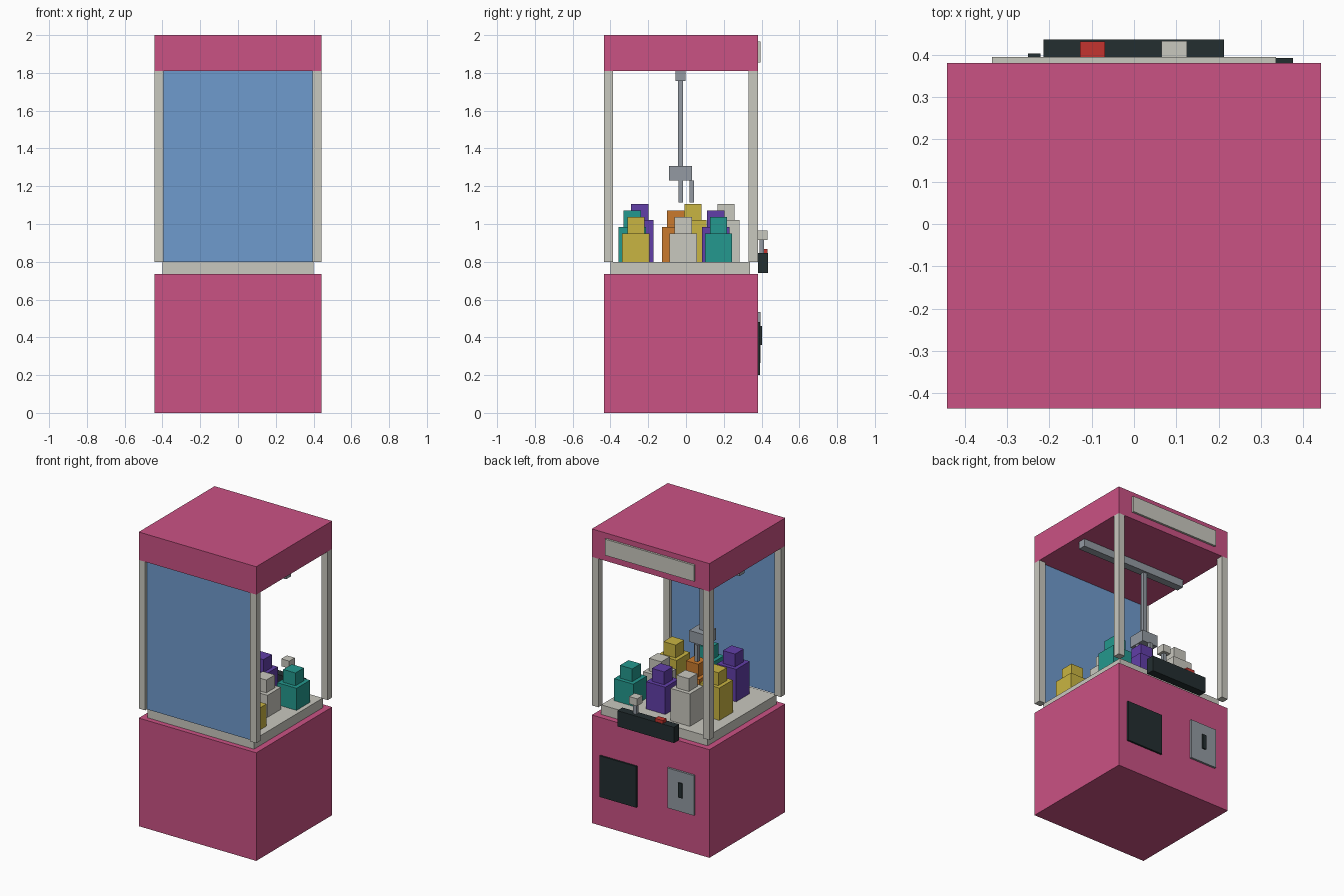
import bpy

cube = bpy.data.objects.get("Cube")
if cube:
    bpy.data.objects.remove(cube, do_unlink=True)


def srgb(r, g, b):
    """8-bit display colour to linear RGBA."""
    def lin(c):
        c /= 255
        return c / 12.92 if c <= 0.04045 else ((c + 0.055) / 1.055) ** 2.4
    return (lin(r), lin(g), lin(b), 1)


def material(name, rgb):
    m = bpy.data.materials.new(name)
    m.use_nodes = True
    m.diffuse_color = srgb(*rgb)
    m.node_tree.nodes["Principled BSDF"].inputs["Base Color"].default_value = srgb(*rgb)
    return m


PINK = material("pink", (202, 82, 132))
BLUE = material("glass blue", (111, 155, 205))
CREAM = material("cream", (201, 200, 191))
GREY = material("metal grey", (147, 154, 162))
DARK = material("near black", (35, 46, 48))
RED = material("red", (196, 52, 46))
TEAL = material("teal", (36, 152, 142))
PURPLE = material("purple", (97, 62, 168))
YELLOW = material("yellow", (201, 181, 66))
ORANGE = material("orange", (202, 122, 45))


def box(name, x, y, z, mat):
    """Box spanning the (min, max) ranges x, y and z."""
    spans = (x, y, z)
    bpy.ops.mesh.primitive_cube_add(size=1, location=[(a + b) / 2 for a, b in spans])
    ob = bpy.context.object
    ob.name = name
    ob.scale = [b - a for a, b in spans]
    bpy.ops.object.transform_apply(location=False, rotation=False, scale=True)
    ob.data.materials.append(mat)
    return ob


def around(c, half):
    return (c - half, c + half)


# Cabinet
FRONT, BACK, SIDE = -0.435, 0.38, 0.442
box("base_cabinet", (-SIDE, SIDE), (FRONT, BACK), (0, 0.735), PINK)
box("prize_deck", (-0.40, 0.40), (-0.40, 0.34), (0.735, 0.80), CREAM)
box("roof", (-SIDE, SIDE), (FRONT, BACK), (1.81, 2.0), PINK)
for xn, x in (("right", (-SIDE, -0.394)), ("left", (0.394, SIDE))):
    for yn, y in (("front", (FRONT, -0.387)), ("back", (0.332, BACK))):
        box(f"post_{yn}_{xn}", x, y, (0.80, 1.81), CREAM)
box("glass_panel", (-0.394, 0.394), (-0.416, -0.406), (0.80, 1.81), BLUE)

# Plates on the control side
box("sign_plate", (-0.335, 0.335), (BACK, 0.394), (1.855, 1.965), CREAM)
box("prize_hatch", (0.10, 0.375), (BACK, 0.392), (0.20, 0.48), DARK)
box("coin_plate", (-0.335, -0.135), (BACK, 0.394), (0.263, 0.535), GREY)
box("coin_slot", (-0.25, -0.221), (0.394, 0.402), (0.36, 0.46), DARK)

# Control shelf with joystick and button
box("control_shelf", (-0.214, 0.212), (BACK, 0.435), (0.74, 0.847), DARK)
box("joystick_stem", around(0.095, 0.012), around(0.402, 0.012), (0.847, 0.915), GREY)
box("joystick_knob", around(0.095, 0.03), around(0.402, 0.03), (0.915, 0.965), CREAM)
box("button", around(-0.098, 0.03), (0.392, 0.431), (0.847, 0.868), RED)

# Crane: rail, cable, claw
CX, CY = -0.105, -0.029
box("crane_rail", (-0.40, 0.40), around(CY, 0.026), (1.758, 1.81), GREY)
box("crane_cable", around(CX, 0.013), around(CY, 0.013), (1.305, 1.758), GREY)
box("claw_head", around(CX, 0.06), around(CY, 0.06), (1.23, 1.307), GREY)
for i, (dx, dy) in enumerate(((-0.045, 0), (0.045, 0), (0, 0.06))):
    box(f"claw_finger_{i + 1}", around(CX + dx, 0.012), around(CY + dy, 0.012),
        (1.115, 1.23), GREY)

# Toys: x, y, body height, colour
toys = [
    (0.277, -0.265, 0.15, YELLOW), (0.210, -0.015, 0.15, CREAM), (0.298, 0.172, 0.15, TEAL),
    (0.035, -0.285, 0.185, TEAL), (-0.040, -0.055, 0.185, ORANGE), (0.068, 0.157, 0.185, PURPLE),
    (-0.184, -0.245, 0.22, PURPLE), (-0.255, 0.037, 0.22, YELLOW), (-0.156, 0.212, 0.22, CREAM),
]
for i, (x, y, h, mat) in enumerate(toys):
    top = 0.80 + h
    box(f"toy_body_{i + 1}", around(x, 0.0725), around(y, 0.0725), (0.80, top), mat)
    box(f"toy_head_{i + 1}", around(x, 0.046), around(y, 0.046), (top, top + 0.087), mat)
